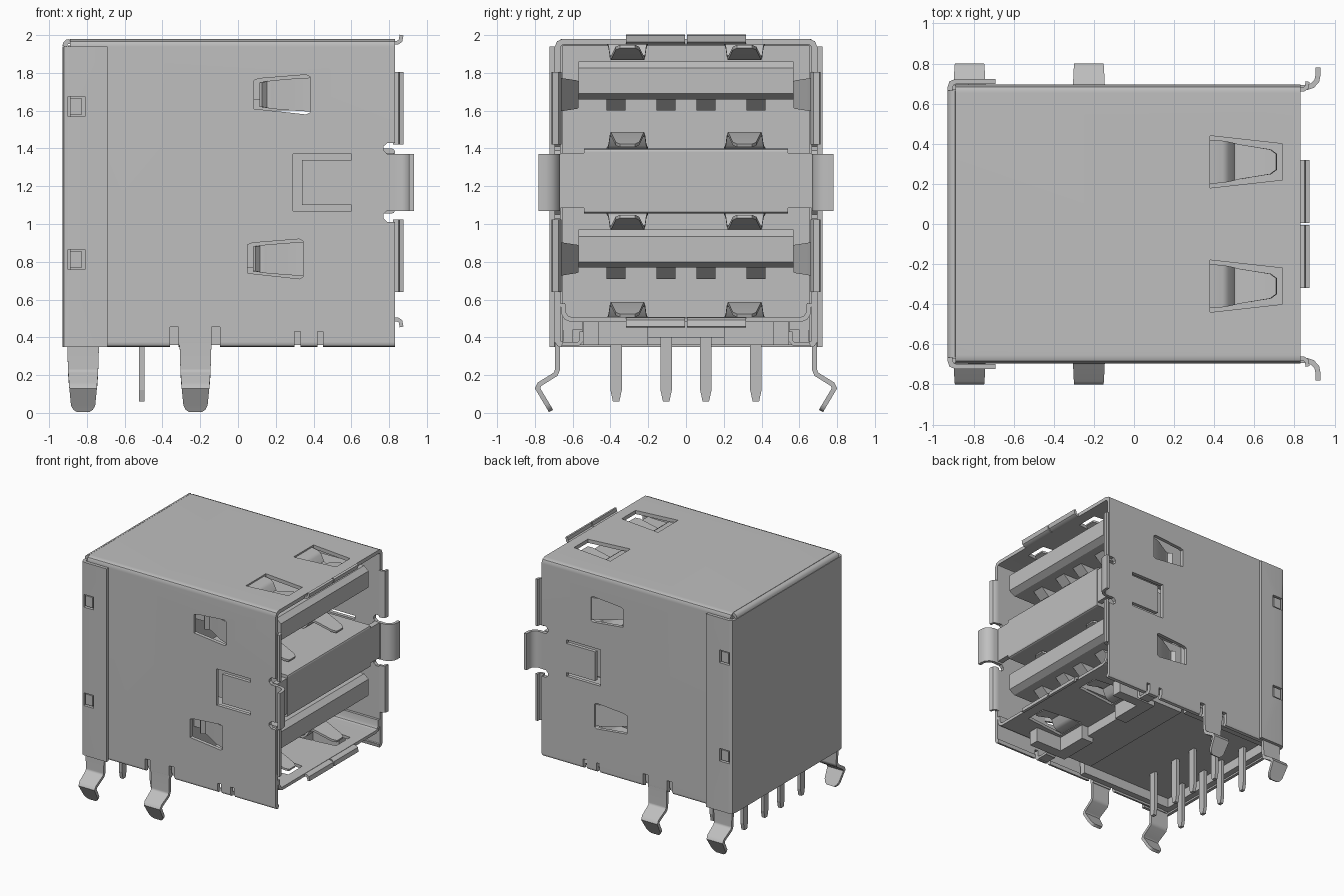
import bpy, bmesh
from math import radians

cube = bpy.data.objects.get("Cube")
if cube:
    bpy.data.objects.remove(cube, do_unlink=True)

metal = bpy.data.materials.new("grey")
metal.use_nodes = True
GREY = (0.52, 0.52, 0.52, 1)
metal.diffuse_color = GREY
metal.node_tree.nodes["Principled BSDF"].inputs["Base Color"].default_value = GREY
sheets = []


def activate(ob):
    bpy.ops.object.select_all(action="DESELECT")
    ob.select_set(True)
    bpy.context.view_layer.objects.active = ob


def make(name, bm):
    bmesh.ops.recalc_face_normals(bm, faces=bm.faces)
    mesh = bpy.data.meshes.new(name)
    bm.to_mesh(mesh)
    bm.free()
    ob = bpy.data.objects.new(name, mesh)
    bpy.context.collection.objects.link(ob)
    mesh.materials.append(metal)
    return ob


def place(axis, p, t):
    """Lift a 2D point along an axis to 3D."""
    u, v = p
    return {"x": (t, u, v), "y": (u, t, v), "z": (u, v, t)}[axis]


def prism(name, pts, axis, a, b):
    bm = bmesh.new()
    ends = [[bm.verts.new(place(axis, p, t)) for p in pts] for t in (a, b)]
    for ring in ends:
        bm.faces.new(ring)
    n = len(pts)
    for i in range(n):
        j = (i + 1) % n
        bm.faces.new((ends[0][i], ends[0][j], ends[1][j], ends[1][i]))
    return make(name, bm)


def box(name, x0, x1, y0, y1, z0, z1):
    return prism(name, [(x0, y0), (x1, y0), (x1, y1), (x0, y1)], "z", z0, z1)


def sheet(name, rows, thick=0.025):
    """Bent sheet metal through pairs of edge points."""
    bm = bmesh.new()
    vs = [[bm.verts.new(p) for p in row] for row in rows]
    for r, s in zip(vs, vs[1:]):
        bm.faces.new((r[0], r[1], s[1], s[0]))
    ob = make(name, bm)
    mod = ob.modifiers.new("thickness", "SOLIDIFY")
    mod.thickness, mod.offset, mod.use_even_offset = thick, 0, True
    activate(ob)
    bpy.ops.object.modifier_apply(modifier=mod.name)
    sheets.append(ob)
    return ob


def bent(name, path, axis, a, b, thick=0.025):
    return sheet(name, [(place(axis, p, a), place(axis, p, b)) for p in path], thick)


def cut(ob, cutters):
    for c in cutters:
        c.hide_render = True
        mod = ob.modifiers.new("cut", "BOOLEAN")
        mod.operation, mod.solver, mod.object = "DIFFERENCE", "EXACT", c
        activate(ob)
        bpy.ops.object.modifier_apply(modifier=mod.name)
        bpy.data.objects.remove(c, do_unlink=True)


def side_cut(x0, x1, z0, z1):
    return box("cutter", x0, x1, -1, 1, z0, z1)


def spring_windows(z0, z1):
    return [prism("cutter", [(0.38, c - 0.13), (0.74, c - 0.09), (0.74, c + 0.09),
                             (0.38, c + 0.13)], "z", z0, z1) for c in (-0.31, 0.31)]


# Outer shell: top and two sides with rounded shoulders and rolled lower edges
half = [(0.655, 0.363), (0.672, 0.367), (0.68, 0.38), (0.68, 1.935), (0.671, 1.956),
        (0.65, 1.965)]
arch = half + [(-y, z) for y, z in reversed(half)]
shell = bent("shell", arch, "x", -0.89, 0.83, 0.03)
side_windows = [(0.38, 1.685), (0.345, 0.815)]
cuts = spring_windows(1.9, 2.05)
for x, z in side_windows:
    cuts.append(prism("cutter", [(x - 0.295, z - 0.075), (x - 0.02, z - 0.105), (x, z - 0.095),
                                 (x, z + 0.095), (x - 0.02, z + 0.105), (x - 0.27, z + 0.085),
                                 (x - 0.295, z + 0.075)], "y", -1, 1))
cuts += [side_cut(0.29, 0.34, 1.07, 1.37), side_cut(0.33, 0.6, 1.07, 1.1),
         side_cut(0.33, 0.6, 1.34, 1.37)]
cuts += [side_cut(x, x + 0.045, 0.3, 0.455) for x in (-0.36, -0.14)]
cuts += [side_cut(x, x + 0.03, 0.3, 0.43) for x in (0.3, 0.42)]
for z in (1.04, 1.4):
    cuts.append(prism("cutter", [(0.9, z - 0.03), (0.9, z + 0.03), (0.79, z + 0.03),
                                 (0.77, z + 0.01), (0.77, z - 0.01), (0.79, z - 0.03)],
                      "y", -1, 1))
cut(shell, cuts)

# Back cover folded round the sides, with latch holes
fold = [(-0.69, 0.71), (-0.89, 0.71), (-0.91, 0.702), (-0.917, 0.68)]
back = bent("back_cover", fold + [(x, -y) for x, y in reversed(fold)], "z", 0.35, 1.94)
cut(back, [box("cutter", -0.9, -0.81, s - 0.1, s + 0.1, z, z + 0.105)
           for s in (-0.75, 0.75) for z in (0.76, 1.57)])
bent("back_top_bend", [(-0.89, 1.967), (-0.905, 1.964), (-0.914, 1.955), (-0.917, 1.94)],
     "y", -0.665, 0.665)

# Floor of the lower port
edge = [(0.652, 0.58), (0.648, 0.53), (0.635, 0.505), (0.61, 0.495)]
floor = bent("port_floor", edge + [(-y, z) for y, z in reversed(edge)], "x", 0.0, 0.83)
cut(floor, spring_windows(0.4, 0.56))

# Insulating housing with a hollow underside
box("housing", -0.9, 0.0, -0.655, 0.655, 0.44, 1.945)
box("housing_rear_rim", -0.9, -0.85, -0.655, 0.655, 0.36, 0.44)
box("housing_front_floor", -0.02, 0.3, -0.55, 0.55, 0.4, 0.48)

# Tongues and contacts of the two ports
for label, z in (("upper", 1.66), ("lower", 0.77)):
    prism(label + "_tongue", [(-0.05, z), (0.74, z), (0.79, z + 0.03), (0.79, z + 0.165),
                              (0.75, z + 0.2), (-0.05, z + 0.2)], "y", -0.57, 0.57)
    for y in (-0.37, -0.105, 0.105, 0.37):
        prism(label + "_contact", [(-0.05, z + 0.01), (-0.05, z - 0.06), (0.6, z - 0.06),
                                   (0.68, z + 0.01)], "y", y - 0.05, y + 0.05)

# Divider between the ports
prism("divider", [(-0.05, 1.055), (0.815, 1.055), (0.826, 1.06), (0.83, 1.07), (0.83, 1.385),
                  (0.826, 1.395), (0.815, 1.4), (-0.05, 1.4)], "y", -0.54, 0.54)
box("divider_wings", 0.78, 0.825, -0.665, 0.665, 1.085, 1.375)

# Springs pressing on the plug from above and below
for y in (-0.31, 0.31):
    for z, d in ((1.96, -1), (1.395, 1), (1.06, -1), (0.495, 1)):
        profile = [(0.37, 0, 0.11), (0.44, 0.008, 0.105), (0.465, 0.025, 0.1),
                   (0.495, 0.075, 0.093), (0.52, 0.083, 0.088), (0.68, 0.03, 0.062),
                   (0.71, 0.02, 0.04)]
        sheet("plug_spring", [((x, y - w, z + d * h), (x, y + w, z + d * h))
                              for x, h, w in profile], 0.018)

# Circuit pins in two rows
for x in (-0.51, -0.79):
    for y in (-0.37, -0.105, 0.105, 0.37):
        prism("pin", [(y - 0.03, 0.5), (y - 0.03, 0.12), (y - 0.017, 0.06), (y + 0.017, 0.06),
                      (y + 0.03, 0.12), (y + 0.03, 0.5)], "x", x - 0.014, x + 0.014)

# Parts mirrored on both sides
for s in (-1, 1):
    # Bent mounting legs
    for x in (-0.82, -0.225):
        bend = [(0.68, 0.42, 0.086), (0.68, 0.23, 0.08), (0.69, 0.205, 0.079),
                (0.775, 0.152, 0.075), (0.786, 0.13, 0.073), (0.735, 0.045, 0.064),
                (0.722, 0.023, 0.052), (0.715, 0.01, 0.033)]
        sheet("mounting_leg", [((x - w, s * y, z), (x + w, s * y, z)) for y, z, w in bend])
    # Flared middle tab and rolled lips of the opening
    bent("flared_tab", [(0.81, s * 0.68), (0.86, s * 0.68), (0.89, s * 0.69),
                        (0.912, s * 0.715), (0.918, s * 0.745), (0.918, s * 0.78)],
         "z", 1.07, 1.37)
    lip = [(0.82, 0.67), (0.845, 0.67), (0.86, 0.68), (0.866, 0.71)]
    for z in (0.64, 1.42):
        bent("side_lip", [(x, s * y) for x, y in lip], "z", z, z + 0.385, 0.02)
    for z, d in ((1.29, 1), (1.165, -1)):
        bent("rolled_lip", [(x, z + d * y) for x, y in lip], "y", s * 0.005, s * 0.318, 0.02)
    # Side springs
    for x, z in side_windows:
        profile = [(0.01, 0.68, 0.09), (-0.08, 0.65, 0.085), (-0.2, 0.585, 0.075),
                   (-0.23, 0.578, 0.07), (-0.26, 0.61, 0.065)]
        sheet("side_spring", [((x + h, s * y, z - w), (x + h, s * y, z + w))
                              for h, y, w in profile], 0.018)
    # Latches, lower hooks and housing feet
    for z in (0.77, 1.58):
        box("latch", -0.89, -0.825, s * 0.69, s * 0.715, z, z + 0.085)
    bent("lower_hook", [(s * 0.66, 0.365), (s * 0.57, 0.365), (s * 0.555, 0.38),
                        (s * 0.555, 0.43)], "x", 0.33, 0.42, 0.02)
    box("housing_side_rim", -0.85, 0.0, s * 0.6, s * 0.65, 0.36, 0.45)
    box("housing_foot", 0.25, 0.6, s * 0.46, s * 0.545, 0.36, 0.48)
    box("housing_foot_bar", 0.25, 0.36, s * 0.2, s * 0.46, 0.36, 0.48)

# Smooth bends while the large sheet faces stay flat
for ob in sheets:
    activate(ob)
    bpy.ops.object.shade_smooth_by_angle(angle=radians(40))
    mod = ob.modifiers.new("flat_panels", "WEIGHTED_NORMAL")
    mod.keep_sharp = True
    bpy.ops.object.modifier_apply(modifier=mod.name)
